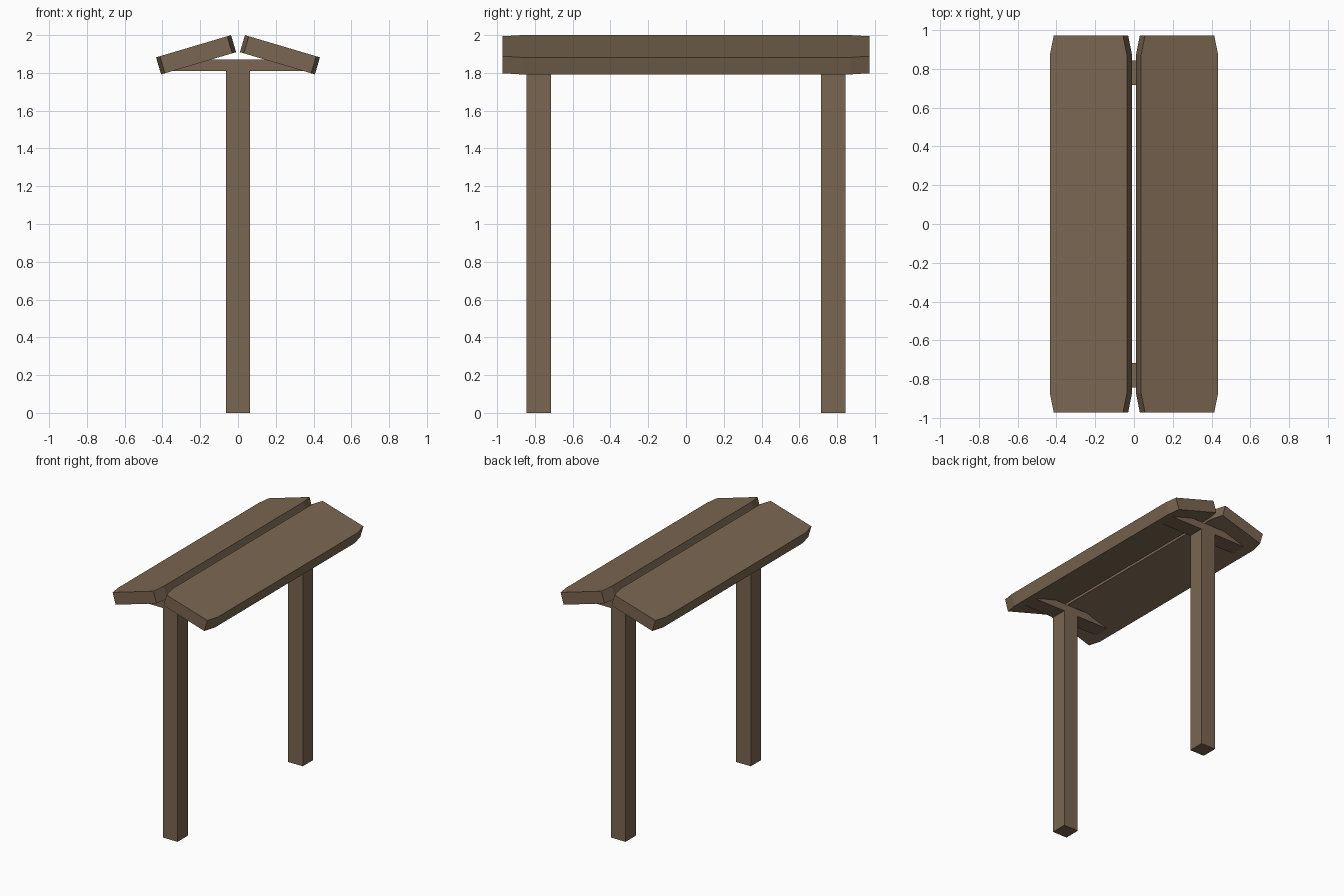
import bpy, bmesh, math
from mathutils import Matrix

if "Cube" in bpy.data.objects:
    bpy.data.objects.remove(bpy.data.objects["Cube"])

wood = bpy.data.materials.new("brown wood")
wood.diffuse_color = (0.195, 0.133, 0.082, 1)
wood.use_nodes = True
wood.node_tree.nodes["Principled BSDF"].inputs["Base Color"].default_value = wood.diffuse_color


def finish(bm, name):
    bmesh.ops.recalc_face_normals(bm, faces=bm.faces)
    me = bpy.data.meshes.new(name)
    bm.to_mesh(me)
    bm.free()
    me.materials.append(wood)
    ob = bpy.data.objects.new(name, me)
    bpy.context.collection.objects.link(ob)
    return ob


def box(name, lo, hi):
    bm = bmesh.new()
    bmesh.ops.create_cube(bm, size=1)
    for v in bm.verts:
        v.co = [lo[i] if v.co[i] < 0 else hi[i] for i in range(3)]
    return finish(bm, name)


def plank(name, side):
    # Long board with clipped corners, tilted down away from the ridge
    w, l, t, cx, cy = 0.207, 0.972, 0.047, 0.021, 0.1
    outline = [(w - cx, l), (w, l - cy), (w, cy - l), (w - cx, -l),
               (cx - w, -l), (-w, cy - l), (-w, l - cy), (cx - w, l)]
    bm = bmesh.new()
    face = bm.faces.new([bm.verts.new((x, y, -t)) for x, y in outline])
    ext = bmesh.ops.extrude_face_region(bm, geom=[face])
    top = [g for g in ext["geom"] if isinstance(g, bmesh.types.BMVert)]
    bmesh.ops.translate(bm, verts=top, vec=(0, 0, 2 * t))
    tilt = Matrix.Rotation(side * math.radians(16.5), 4, 'Y')
    bm.transform(Matrix.Translation((side * 0.222, 0, 1.896)) @ tilt)
    return finish(bm, name)


# Roof boards
plank("left_roof_plank", -1)
plank("right_roof_plank", 1)

# Posts and the crossbars on top of them
for label, y in (("front", -0.78), ("back", 0.78)):
    box(label + "_post", (-0.064, y - 0.064, 0), (0.064, y + 0.064, 1.81))
    box(label + "_crossbar", (-0.375, y - 0.064, 1.81), (0.375, y + 0.064, 1.87))
